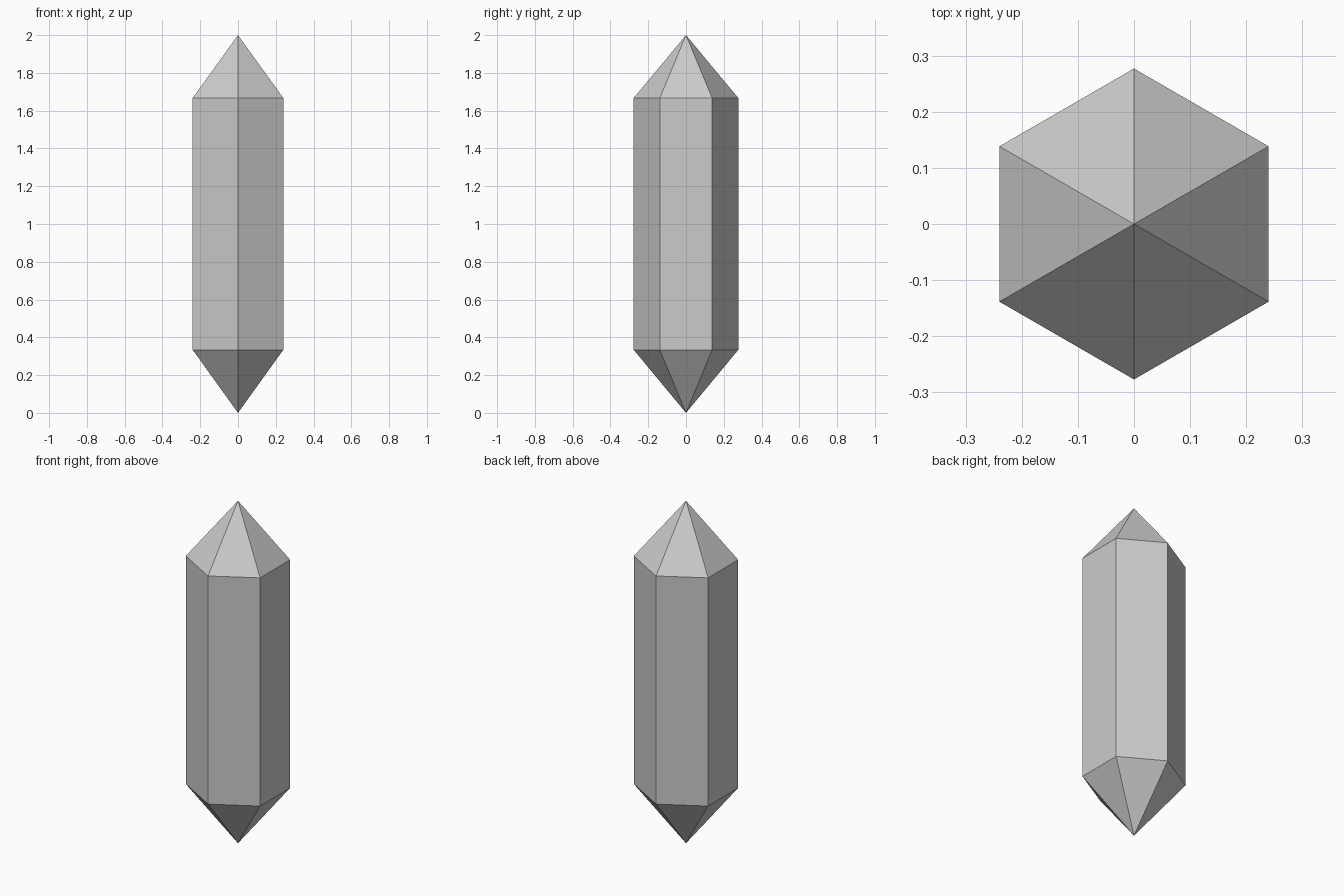
import bpy, bmesh
from math import pi, sin, cos

if "Cube" in bpy.data.objects:
    bpy.data.objects.remove(bpy.data.objects["Cube"])

SIDES, RADIUS = 6, 0.277
LOW, HIGH, TOP = 0.334, 1.667, 2.0

bm = bmesh.new()


def ring(z):
    return [bm.verts.new((RADIUS * sin(2 * pi * i / SIDES),
                          RADIUS * cos(2 * pi * i / SIDES), z)) for i in range(SIDES)]


# Two hexagonal rings and the two pointed tips
lower, upper = ring(LOW), ring(HIGH)
bottom_tip = bm.verts.new((0, 0, 0))
top_tip = bm.verts.new((0, 0, TOP))

# Shaft sides and both pyramids
for i in range(SIDES):
    j = (i + 1) % SIDES
    bm.faces.new((lower[i], lower[j], upper[j], upper[i]))
    bm.faces.new((upper[i], upper[j], top_tip))
    bm.faces.new((lower[j], lower[i], bottom_tip))
bmesh.ops.recalc_face_normals(bm, faces=bm.faces)

mesh = bpy.data.meshes.new("crystal")
bm.to_mesh(mesh)
bm.free()
bpy.context.collection.objects.link(bpy.data.objects.new("crystal", mesh))
